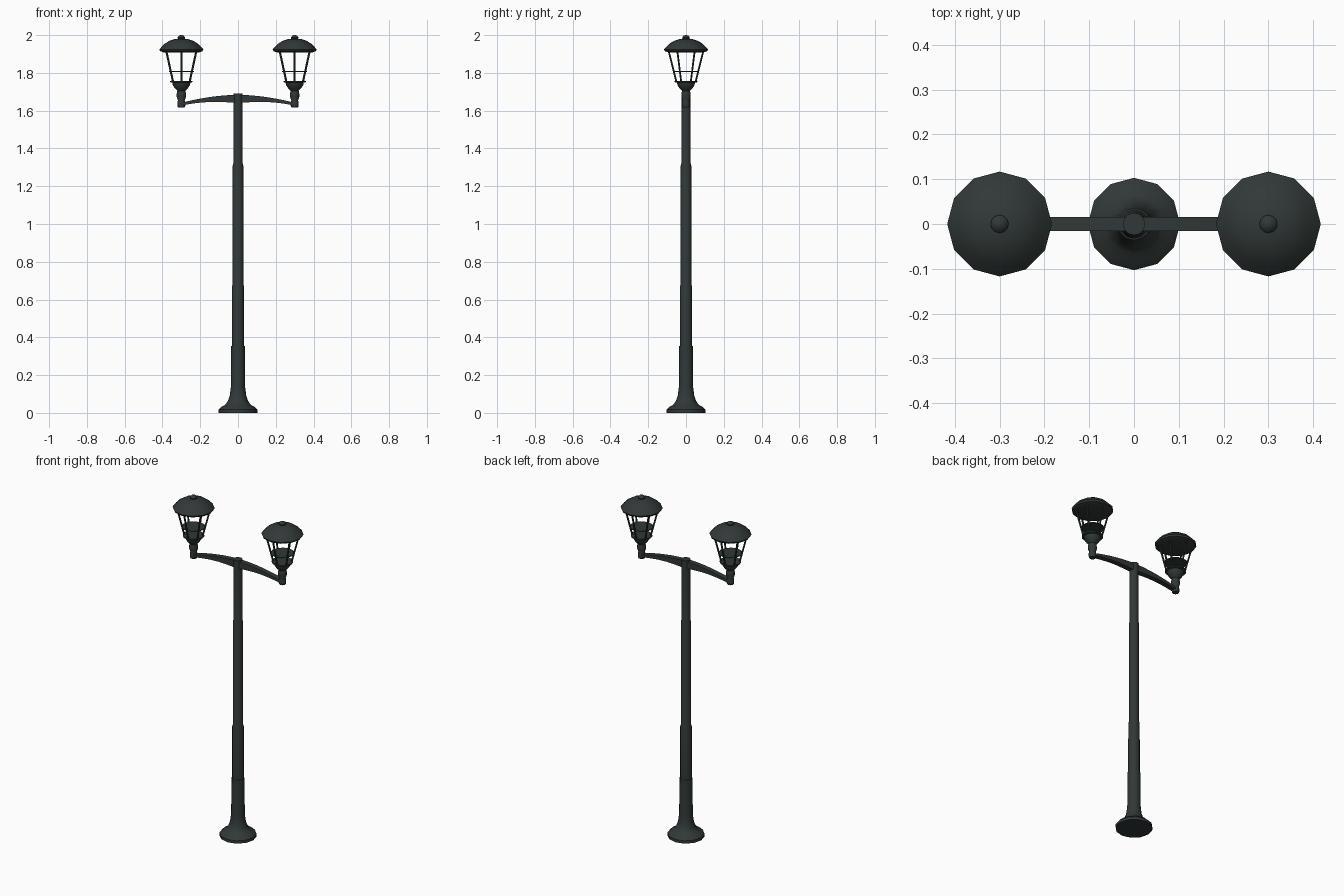
import bpy, bmesh, math
from mathutils import Vector

cube = bpy.data.objects.get("Cube")
if cube:
    bpy.data.objects.remove(cube)

iron = bpy.data.materials.new("dark green iron")
iron.use_nodes = True
COLOUR = (0.03, 0.04, 0.038, 1)
iron.diffuse_color = COLOUR
iron.node_tree.nodes["Principled BSDF"].inputs["Base Color"].default_value = COLOUR


def finish(name, bm, angle=40):
    bmesh.ops.recalc_face_normals(bm, faces=bm.faces[:])
    mesh = bpy.data.meshes.new(name)
    bm.to_mesh(mesh)
    bm.free()
    mesh.materials.append(iron)
    obj = bpy.data.objects.new(name, mesh)
    bpy.context.collection.objects.link(obj)
    bpy.ops.object.select_all(action="DESELECT")
    obj.select_set(True)
    bpy.context.view_layer.objects.active = obj
    bpy.ops.object.shade_smooth_by_angle(angle=math.radians(angle))
    return obj


def loft(bm, rings):
    """Skin a row of vertex rings and cap both ends."""
    rings = [[bm.verts.new(p) for p in ring] for ring in rings]
    for a, b in zip(rings, rings[1:]):
        for i in range(len(a)):
            j = (i + 1) % len(a)
            bm.faces.new((a[i], a[j], b[j], b[i]))
    bm.faces.new(rings[0])
    bm.faces.new(rings[-1])


def circle(x, r, z, sides):
    return [(x + r * math.cos(math.tau * i / sides),
             r * math.sin(math.tau * i / sides), z) for i in range(sides)]


def turned(name, profile, x=0, sides=12):
    """Turned part from (radius, height) points."""
    bm = bmesh.new()
    loft(bm, [circle(x, r, z, sides) for r, z in profile])
    return finish(name, bm)


# Flared foot and stepped, tapering pole
turned("base", [(0.103, 0), (0.103, 0.017), (0.085, 0.034), (0.066, 0.044),
                (0.053, 0.064), (0.044, 0.09), (0.038, 0.135), (0.036, 0.355)])
turned("pole", [(0.033, 0.35), (0.032, 0.67), (0.029, 0.68), (0.028, 1.31),
                (0.025, 1.32), (0.025, 1.69)])


def arm(name, side):
    """Bowed arm, deep at the pole and thin at the lantern."""
    bm = bmesh.new()
    rings = []
    for i in range(9):
        t = i / 8
        top = 1.684 - 0.042 * t ** 1.8
        bottom = 1.64 + 0.012 * math.sin(math.pi * t) - 0.012 * t
        rings.append([(side * 0.3 * t, y, z) for y, z in
                      ((-0.016, bottom), (0.016, bottom), (0.016, top), (-0.016, top))])
    loft(bm, rings)
    finish(name, bm, 30)


def bar(bm, start, end, r):
    start, end = Vector(start), Vector(end)
    turn = (end - start).to_track_quat("Z", "Y")
    loft(bm, [[p + turn @ Vector(c) for c in circle(0, r, 0, 6)] for p in (start, end)])


def lantern(label, x):
    turned(label + "_lantern_cup",
           [(0.018, 1.618), (0.021, 1.625), (0.021, 1.645), (0.018, 1.655),
            (0.025, 1.675), (0.024, 1.695), (0.021, 1.705), (0.034, 1.718),
            (0.045, 1.735), (0.048, 1.748), (0.06, 1.751), (0.06, 1.758),
            (0.045, 1.758)], x)
    turned(label + "_lantern_shelf", [(0.066, 1.805), (0.066, 1.809)], x, 12)
    turned(label + "_lantern_cap",
           [(0.09, 1.907), (0.112, 1.915), (0.117, 1.925), (0.108, 1.934),
            (0.09, 1.953), (0.065, 1.969), (0.035, 1.979), (0.018, 1.981),
            (0.02, 1.988), (0.013, 1.997), (0.004, 2.0)], x)
    # Six slanted bars between cup and cap
    bm = bmesh.new()
    for i in range(6):
        a = math.radians(90 + 60 * i)
        c, s = math.cos(a), math.sin(a)
        bar(bm, (x + 0.05 * c, 0.05 * s, 1.75), (x + 0.091 * c, 0.091 * s, 1.912), 0.0055)
    finish(label + "_lantern_bars", bm)


for label, side in (("left", 1), ("right", -1)):
    arm(label + "_arm", side)
    lantern(label, side * 0.3)
